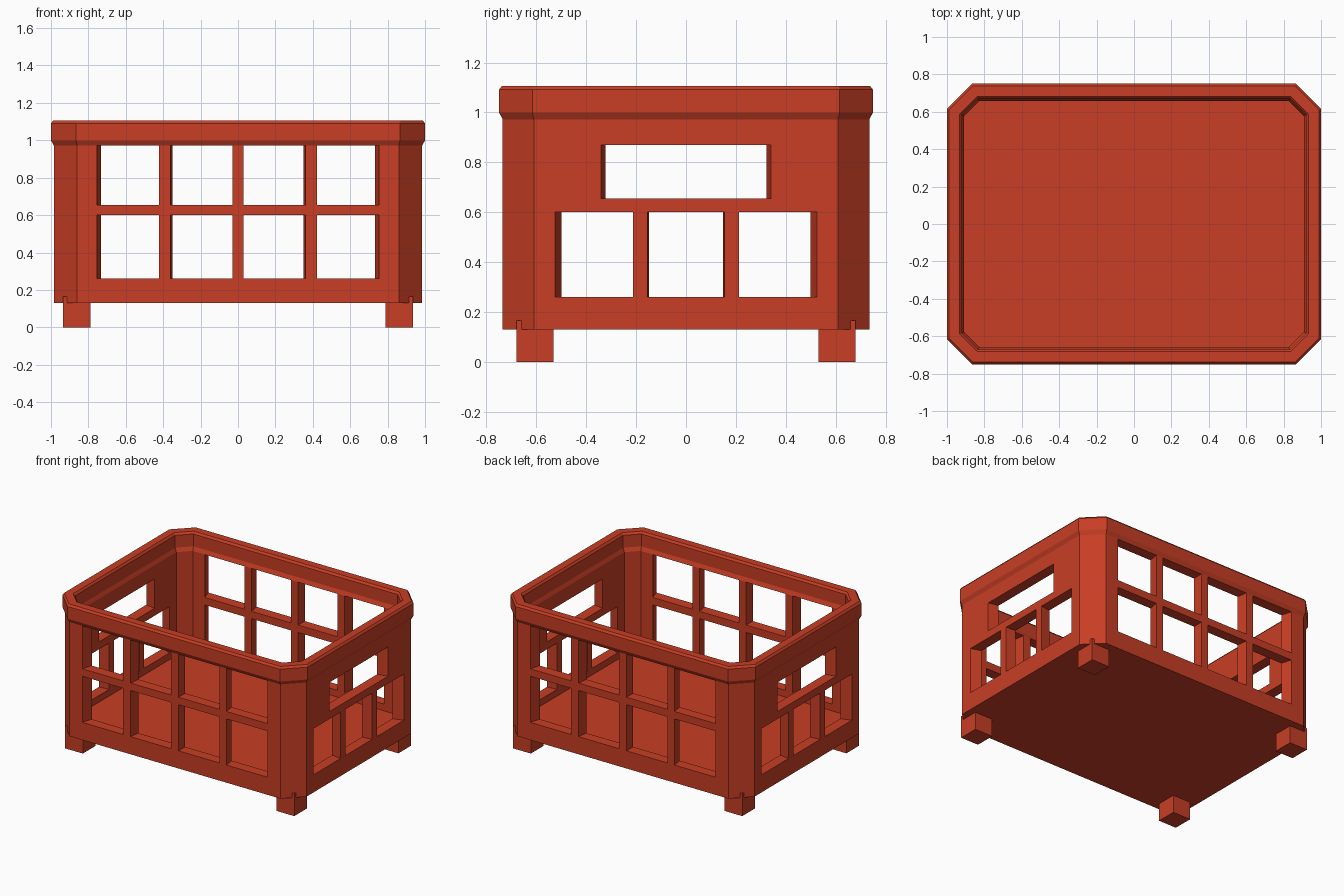
import bpy, bmesh

if "Cube" in bpy.data.objects:
    bpy.data.objects.remove(bpy.data.objects["Cube"])

# Single red plastic
red = bpy.data.materials.new("red plastic")
red.diffuse_color = (0.578, 0.048, 0.018, 1)
red.use_nodes = True
red.node_tree.nodes["Principled BSDF"].inputs["Base Color"].default_value = red.diffuse_color

HX, HY = 0.985, 0.735          # outer half sizes of the walls
WALL = 0.077                   # wall thickness


def finish(bm, name):
    bmesh.ops.recalc_face_normals(bm, faces=bm.faces[:])
    me = bpy.data.meshes.new(name)
    bm.to_mesh(me)
    bm.free()
    me.materials.append(red)
    ob = bpy.data.objects.new(name, me)
    bpy.context.collection.objects.link(ob)
    return ob


def octagon(bm, d, z):
    """Ring with cut corners, offset outward by d from the wall outline."""
    x, y, c = HX + d, HY + d, 0.125 + 0.586 * d
    pts = [(x, -y + c), (x, y - c), (x - c, y), (-x + c, y),
           (-x, y - c), (-x, -y + c), (-x + c, -y), (x - c, -y)]
    return [bm.verts.new((px, py, z)) for px, py in pts]


# Crate shell: outside wall, flared rim, inside wall, floor
bm = bmesh.new()
profile = [(0, 0.13), (0, 0.972), (0.015, 1.0), (0.015, 1.091), (0.003, 1.106),
           (-0.053, 1.106), (-0.065, 1.091), (-0.065, 1.0), (-WALL, 0.972), (-WALL, 0.21)]
rings = [octagon(bm, d, z) for d, z in profile]
for a, b in zip(rings, rings[1:]):
    for i in range(8):
        j = (i + 1) % 8
        bm.faces.new((a[i], a[j], b[j], b[i]))
bm.faces.new(rings[0])
bm.faces.new(rings[-1])
crate = finish(bm, "crate_body")


# Window cutters: prisms narrowing towards the inside of the wall
def window(bm, side, sign, u0, u1, z0, z1):
    out = HX if side else HY
    taper = 0.048 if side else 0.031
    ends = []
    for depth in (-0.012, WALL + 0.02):
        k, w = 1 - taper * depth / WALL, sign * (out - depth)
        ring = []
        for u, z in ((u0, z0), (u1, z0), (u1, z1), (u0, z1)):
            ring.append(bm.verts.new((w, u * k, z) if side else (u * k, w, z)))
        ends.append(ring)
    a, b = ends
    bm.faces.new(a)
    bm.faces.new(b[::-1])
    for i in range(4):
        j = (i + 1) % 4
        bm.faces.new((a[i], b[i], b[j], a[j]))


bm = bmesh.new()
for sign in (-1, 1):
    for u0, u1 in ((-0.755, -0.422), (-0.362, -0.03), (0.03, 0.362), (0.422, 0.755)):
        window(bm, False, sign, u0, u1, 0.26, 0.6)
        window(bm, False, sign, u0, u1, 0.655, 0.971)
    for u0, u1 in ((-0.525, -0.213), (-0.155, 0.155), (0.213, 0.525)):
        window(bm, True, sign, u0, u1, 0.26, 0.6)
    window(bm, True, sign, -0.34, 0.34, 0.655, 0.87)   # hand hold
cutter = finish(bm, "window_cutter")
cutter.hide_render = True

mod = crate.modifiers.new("windows", "BOOLEAN")
mod.operation = "DIFFERENCE"
mod.solver = "EXACT"
mod.object = cutter
dg = bpy.context.evaluated_depsgraph_get()
crate.data = bpy.data.meshes.new_from_object(crate.evaluated_get(dg))
crate.modifiers.clear()
bpy.data.objects.remove(cutter)

# Feet: blocks whose corners poke through the cut corners
for sx in (-1, 1):
    for sy in (-1, 1):
        bm = bmesh.new()
        bmesh.ops.create_cube(bm, size=1)
        for v in bm.verts:
            v.co = (sx * 0.862 + v.co.x * 0.146, sy * 0.606 + v.co.y * 0.148,
                    0.0825 + v.co.z * 0.165)
        finish(bm, f"{'front' if sy < 0 else 'back'}_{'left' if sx < 0 else 'right'}_foot")
